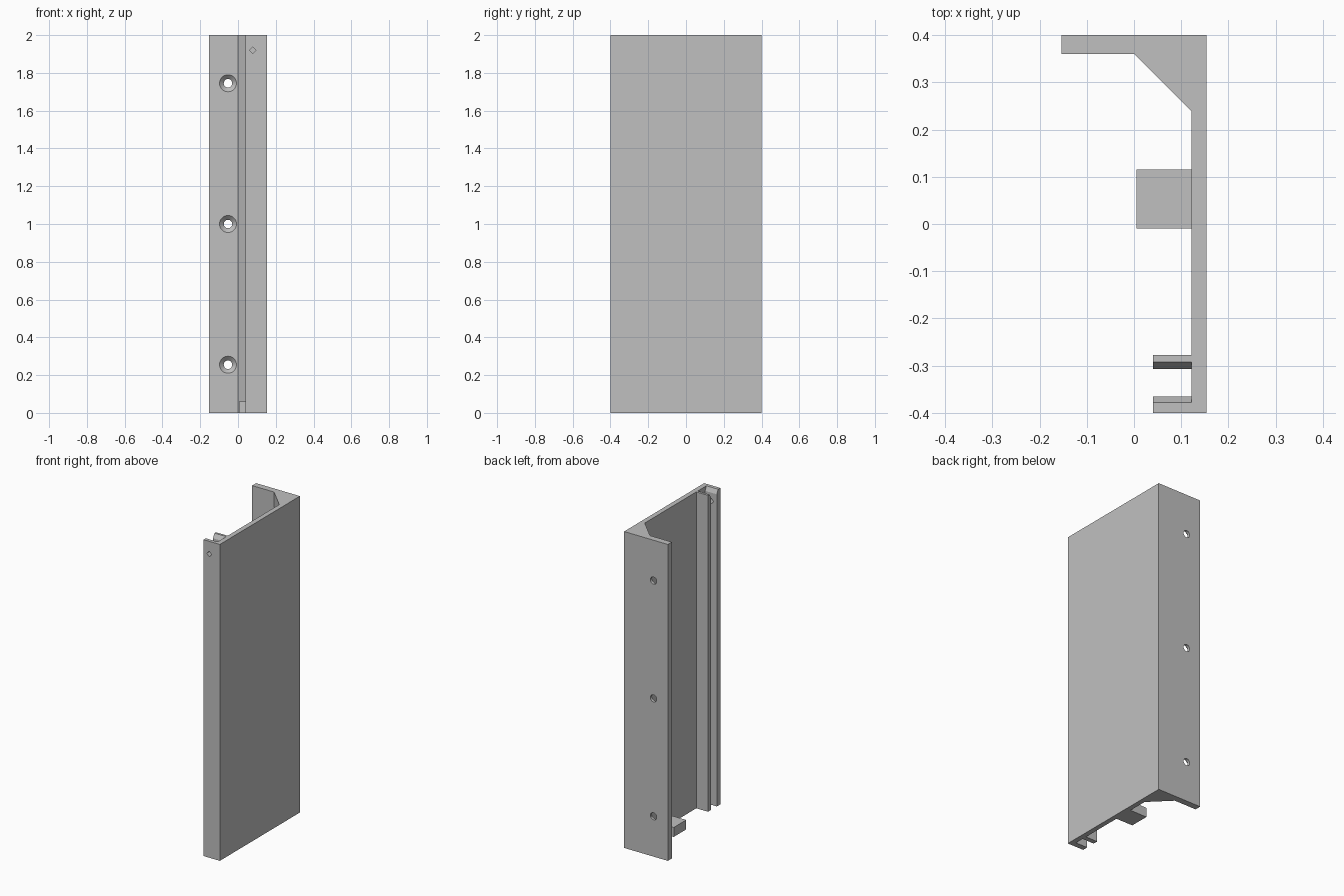
import bpy
import bmesh
from math import pi
from mathutils import Vector

if "Cube" in bpy.data.objects:
    bpy.data.objects.remove(bpy.data.objects["Cube"], do_unlink=True)

GREY = (0.527, 0.527, 0.527, 1)
grey = bpy.data.materials.new("plain grey")
grey.use_nodes = True
grey.diffuse_color = GREY
grey.node_tree.nodes["Principled BSDF"].inputs["Base Color"].default_value = GREY

HEIGHT = 2.0
BACK, FRONT = 0.4, -0.4
LEFT, RIGHT = 0.153, -0.153
INNER = 0.122      # inner face of the side panel
PLATE = 0.36       # front face of the back plate
LIP = 0.04         # free edge of the front channel


def prism(name, points, direction):
    """Extrude a flat outline of 3D points along a direction."""
    bm = bmesh.new()
    face = bm.faces.new([bm.verts.new(p) for p in points])
    moved = bmesh.ops.extrude_face_region(bm, geom=[face])["geom"]
    verts = [v for v in moved if isinstance(v, bmesh.types.BMVert)]
    bmesh.ops.translate(bm, verts=verts, vec=Vector(direction))
    bmesh.ops.recalc_face_normals(bm, faces=bm.faces)
    mesh = bpy.data.meshes.new(name)
    bm.to_mesh(mesh)
    bm.free()
    mesh.materials.append(grey)
    obj = bpy.data.objects.new(name, mesh)
    bpy.context.collection.objects.link(obj)
    return obj


def upright(name, outline, height=HEIGHT):
    """Plan outline raised from the ground."""
    return prism(name, [(x, y, 0) for x, y in outline], (0, 0, height))


def box(name, x0, x1, y0, y1, height=HEIGHT):
    return upright(name, [(x0, y0), (x1, y0), (x1, y1), (x0, y1)], height)


def drill(target, x, z, y0, y1, r0, r1, sides=32):
    """Cut a round or tapered hole running from y0 to y1."""
    bpy.ops.mesh.primitive_cone_add(
        vertices=sides, radius1=r0, radius2=r1, depth=y1 - y0,
        location=(x, (y0 + y1) / 2, z), rotation=(-pi / 2, 0, 0))
    cutter = bpy.context.object
    cutter.name = "hole_cutter"
    cutter.hide_render = True
    cutter.data.materials.append(grey)
    bpy.ops.object.select_all(action="DESELECT")
    bpy.context.view_layer.objects.active = target
    target.select_set(True)
    mod = target.modifiers.new("hole", "BOOLEAN")
    mod.operation = "DIFFERENCE"
    mod.solver = "EXACT"
    mod.object = cutter
    bpy.ops.object.modifier_apply(modifier=mod.name)
    bpy.data.objects.remove(cutter, do_unlink=True)


# Side panel, corner gusset and bottom stop
box("side_panel", INNER, LEFT, FRONT, BACK)
upright("corner_gusset", [(0, PLATE), (INNER, 0.238), (INNER, PLATE)])
box("bottom_stop", 0.005, INNER, -0.009, 0.115, 0.06)

# Back plate with three countersunk screw holes
back_plate = box("back_plate", RIGHT, INNER, PLATE, BACK)
for z in (0.255, 1.0, 1.745):
    drill(back_plate, -0.053, z, 0.35, 0.3975, 0.055, 0.0075)
    drill(back_plate, -0.053, z, 0.35, 0.41, 0.0225, 0.0225)
bpy.ops.object.shade_smooth_by_angle()


# Front channel: two rails with a flared opening at the top
def rail(name, outer, slot, flare):
    side = [(outer, 0), (slot, 0), (slot, HEIGHT - 0.027),
            (flare, HEIGHT), (outer, HEIGHT)]
    return prism(name, [(LIP, y, z) for y, z in side], (INNER - LIP, 0, 0))


rail("inner_rail", -0.277, -0.307, -0.292)
front_rail = rail("front_rail", FRONT, -0.365, -0.378)

# Small pin hole near the top of the front rail
drill(front_rail, 0.079, 1.92, -0.41, -0.35, 0.017, 0.017, 4)
